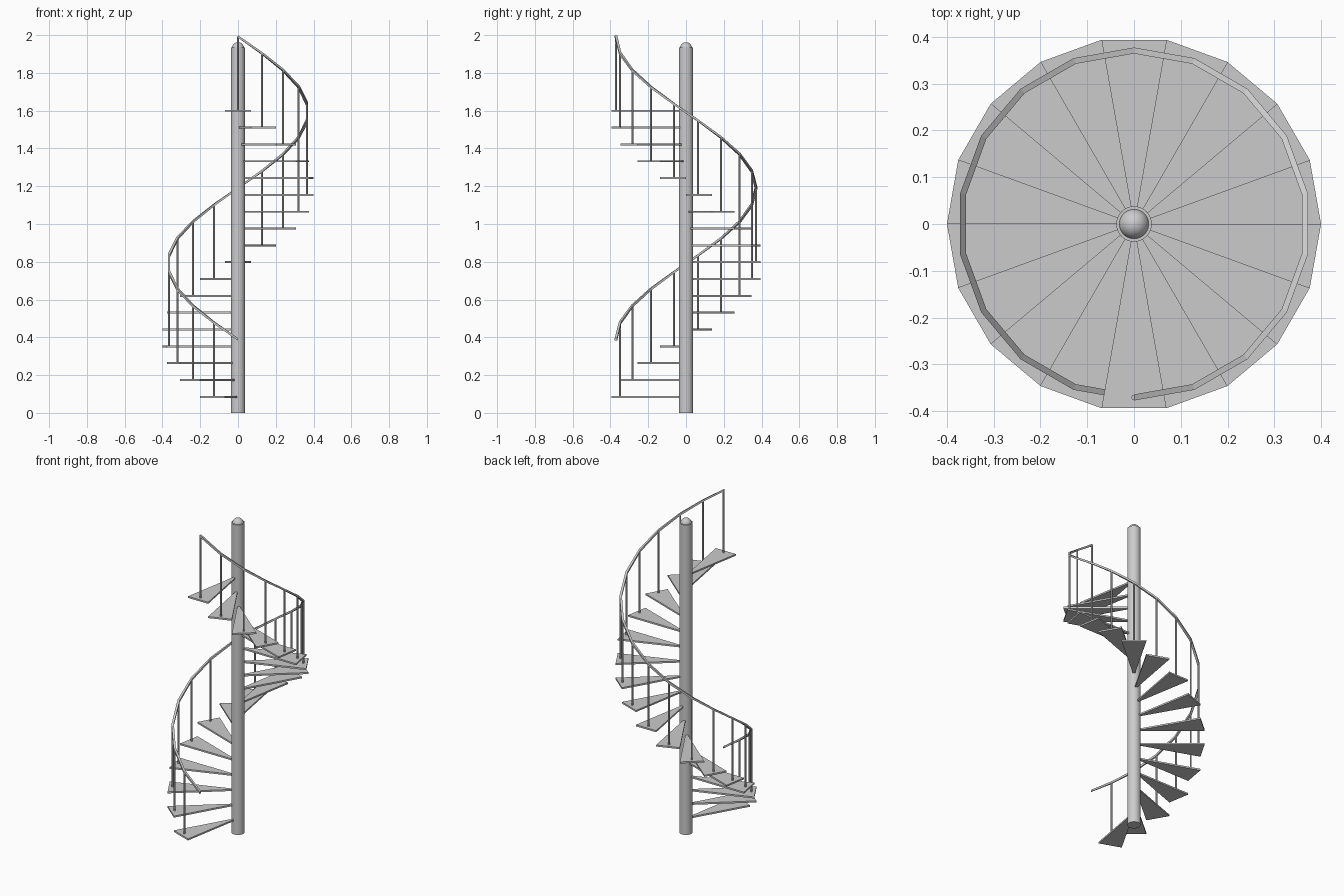
import bpy, bmesh
from math import radians, sin, cos
from mathutils import Vector

cube = bpy.data.objects.get("Cube")
if cube:
    bpy.data.objects.remove(cube, do_unlink=True)

STEPS = 18
TURN = radians(360 / STEPS)
RISE = 0.0891
FIRST = 0.085            # mid height of the lowest tread
TREAD_R, RAIL_R = 0.4, 0.371
RAIL_ABOVE = 0.393       # rail centre above its tread
FRONT = radians(270)

grey = bpy.data.materials.new("steel_grey")
grey.use_nodes = True
colour = (0.6, 0.6, 0.6, 1)
grey.diffuse_color = colour
grey.node_tree.nodes["Principled BSDF"].inputs["Base Color"].default_value = colour


def polar(r, angle, z):
    return Vector((r * cos(angle), r * sin(angle), z))


def step_angle(i):
    return FRONT - TURN * (i + 1)


def finish(name, bm, smooth=False):
    bmesh.ops.recalc_face_normals(bm, faces=bm.faces)
    mesh = bpy.data.meshes.new(name)
    bm.to_mesh(mesh)
    bm.free()
    mesh.materials.append(grey)
    obj = bpy.data.objects.new(name, mesh)
    bpy.context.collection.objects.link(obj)
    if smooth:
        bpy.ops.object.select_all(action='DESELECT')
        obj.select_set(True)
        bpy.context.view_layer.objects.active = obj
        bpy.ops.object.shade_smooth_by_angle(angle=radians(35))
    return obj


def add_rod(bm, base, top, radius, sides):
    made = bmesh.ops.create_cone(bm, cap_ends=True, segments=sides, radius1=radius,
                                 radius2=radius, depth=top.z - base.z)
    bmesh.ops.translate(bm, verts=made["verts"], vec=(base + top) / 2)


# Central pole
bm = bmesh.new()
add_rod(bm, Vector((0, 0, 0)), Vector((0, 0, 1.935)), 0.038, 32)
finish("central_pole", bm, smooth=True)

# Rounded cap on the pole
bm = bmesh.new()
bmesh.ops.create_uvsphere(bm, u_segments=32, v_segments=16, radius=0.032)
bmesh.ops.translate(bm, verts=bm.verts, vec=(0, 0, 1.93))
finish("pole_cap", bm, smooth=True)

# Wedge treads
for i in range(STEPS):
    bm = bmesh.new()
    a, z = step_angle(i), FIRST + RISE * i
    rings = []
    for h in (z - 0.005, z + 0.005):
        rings.append([bm.verts.new(p) for p in (
            Vector((0, 0, h)), polar(TREAD_R, a - TURN / 2, h), polar(TREAD_R, a + TURN / 2, h))])
        bm.faces.new(rings[-1])
    for k in range(3):
        n = (k + 1) % 3
        bm.faces.new((rings[0][k], rings[0][n], rings[1][n], rings[1][k]))
    finish(f"tread_{i + 1}", bm)

# Balusters, one in the middle of each tread
bm = bmesh.new()
for i in range(STEPS):
    a, z = step_angle(i), FIRST + RISE * i
    add_rod(bm, polar(RAIL_R, a, z), polar(RAIL_R, a, z + RAIL_ABOVE), 0.0055, 8)
finish("balusters", bm, smooth=True)

# Handrail: square section following the spiral, one extra span at the bottom
bm = bmesh.new()
half = 0.0065
loops = []
for i in range(-1, STEPS):
    a, z = step_angle(i), FIRST + RISE * i + RAIL_ABOVE
    loops.append([bm.verts.new(polar(RAIL_R + dr * half, a, z + dz * half))
                  for dr, dz in ((-1, -1), (1, -1), (1, 1), (-1, 1))])
for low, high in zip(loops, loops[1:]):
    for k in range(4):
        n = (k + 1) % 4
        bm.faces.new((low[k], low[n], high[n], high[k]))
bm.faces.new(loops[0])
bm.faces.new(loops[-1])
finish("handrail", bm)
